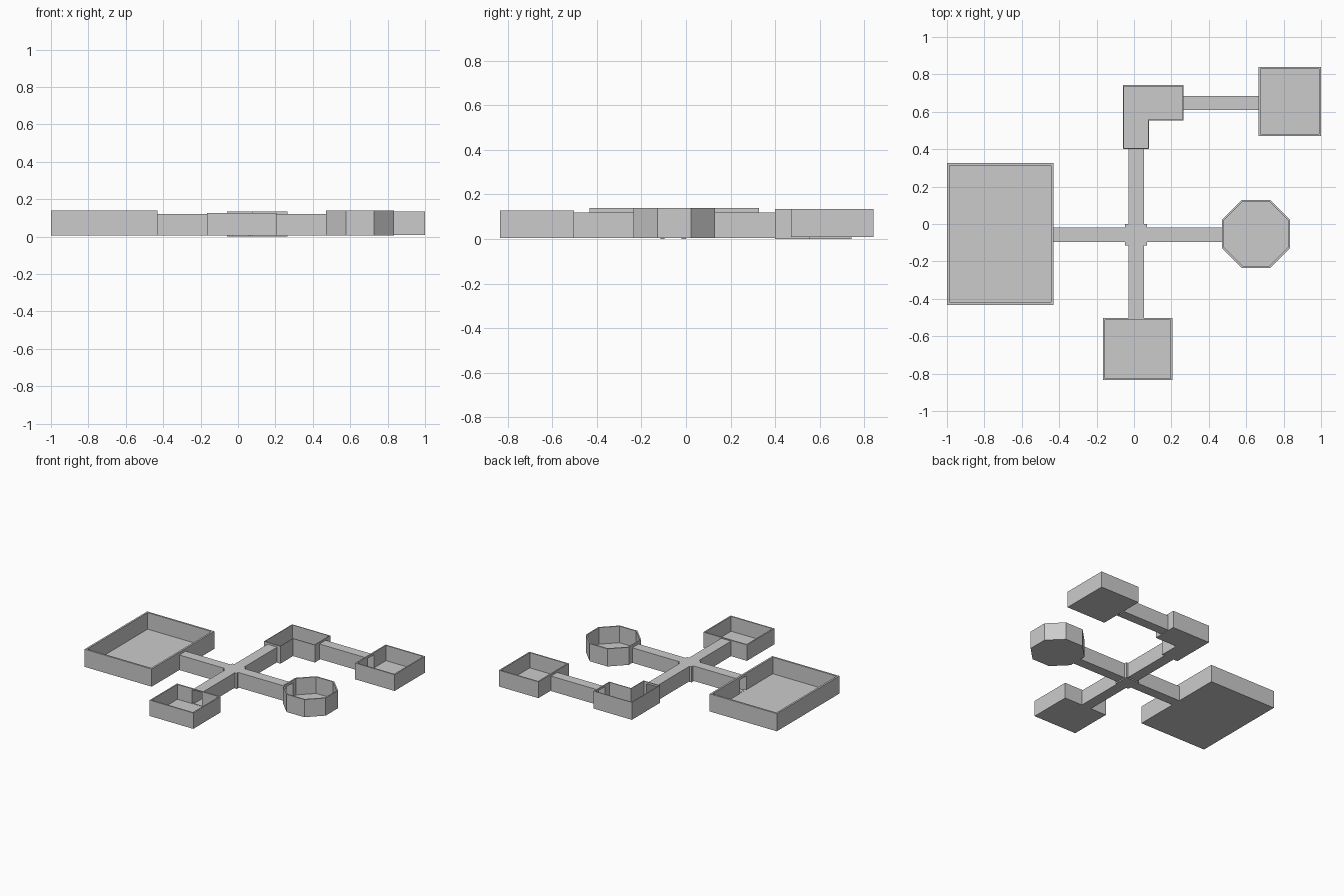
import bpy, math
from mathutils import Vector

if "Cube" in bpy.data.objects:
    bpy.data.objects.remove(bpy.data.objects["Cube"])


def make(name, verts, faces):
    me = bpy.data.meshes.new(name)
    me.from_pydata([tuple(v) for v in verts], [], faces)
    me.update()
    ob = bpy.data.objects.new(name, me)
    bpy.context.collection.objects.link(ob)
    return ob


def rect(x0, x1, y0, y1):
    return [(x0, y0), (x1, y0), (x1, y1), (x0, y1)]


def inset(pts, t):
    # mitred inward offset of a counter-clockwise outline
    out, n = [], len(pts)
    for i in range(n):
        p = Vector(pts[i])
        a = (p - Vector(pts[i - 1])).normalized()
        b = (Vector(pts[(i + 1) % n]) - p).normalized()
        na, nb = Vector((-a.y, a.x)), Vector((-b.y, b.x))
        q = p + (na + nb) * (t / (1 + na.dot(nb)))
        out.append((q.x, q.y))
    return out


def box(name, x0, x1, y0, y1, z0, z1):
    v = [(x, y, z) for z in (z0, z1) for x, y in rect(x0, x1, y0, y1)]
    return make(name, v, [(3, 2, 1, 0), (4, 5, 6, 7), (0, 1, 5, 4),
                          (1, 2, 6, 5), (2, 3, 7, 6), (3, 0, 4, 7)])


FLOOR = 0.008


def room(name, pts, z0, z1, wall, doors):
    # open-topped tray: outer shell, rim, inner walls and floor
    n, inner = len(pts), inset(pts, wall)
    rings = [(pts, z0), (pts, z1), (inner, z1), (inner, z0 + FLOOR)]
    v = [(x, y, z) for ring, z in rings for x, y in ring]
    f = [tuple(reversed(range(n))), tuple(range(3 * n, 4 * n))]
    for r in range(3):
        for i in range(n):
            j = (i + 1) % n
            f.append((r * n + i, r * n + j, (r + 1) * n + j, (r + 1) * n + i))
    ob = make(name, v, f)
    # doorways where corridors meet the walls
    for d in doors:
        cut = box("door_cutter", *d, z0 + FLOOR + 0.001, 0.119)
        cut.hide_render = True
        m = ob.modifiers.new("door", 'BOOLEAN')
        m.operation, m.solver, m.object = 'DIFFERENCE', 'EXACT', cut
        bpy.context.view_layer.objects.active = ob
        bpy.ops.object.modifier_apply(modifier=m.name)
        bpy.data.objects.remove(cut)
    return ob


def tunnel(name, x0, x1, y0, y1, along_x):
    # roofed passage with both ends open
    ob = box(name, x0, x1, y0, y1, 0.005, 0.12)
    me = ob.data
    v = [tuple(p.co) for p in me.vertices]
    drop = (3, 5) if along_x else (2, 4)
    f = [tuple(p.vertices) for p in me.polygons if p.index not in drop]
    me.clear_geometry()
    me.from_pydata(v, [], f)
    me.update()


YA, YB = -0.097, -0.02      # east-west corridor sides
XA, XB = -0.03, 0.053       # north-south corridor sides
NA, NB = 0.61, 0.685        # far corridor sides
e = 0.03

# rooms
room("large_room", rect(-1, -0.43, -0.432, 0.327), 0.005, 0.14, 0.014,
     [(-0.43 - e, -0.43 + e, YA, YB)])
room("front_room", rect(-0.165, 0.205, -0.835, -0.503), 0.005, 0.127, 0.01,
     [(XA, XB, -0.503 - e, -0.503 + e)])
room("far_room", rect(0.665, 1, 0.47, 0.84), 0.01, 0.135, 0.01,
     [(0.665 - e, 0.665 + e, NA, NB)])
room("corner_room", [(-0.06, 0.40), (0.08, 0.40), (0.08, 0.553), (0.265, 0.553),
                     (0.265, 0.742), (-0.06, 0.742)], 0, 0.134, 0.006,
     [(XA, XB, 0.40 - e, 0.40 + e), (0.265 - e, 0.265 + e, NA, NB)])
R = 0.182 / math.cos(math.pi / 8)
octagon = [(0.652 + R * math.cos((k + 0.5) * math.pi / 4),
            -0.053 + R * math.sin((k + 0.5) * math.pi / 4)) for k in range(8)]
room("octagon_room", octagon, 0.005, 0.14, 0.01,
     [(0.47 - e, 0.47 + e, YA, YB)])

# corridors
JX0, JX1, JY0, JY1 = -0.047, 0.07, -0.115, 0.0
tunnel("west_corridor", -0.43, JX0, YA, YB, True)
tunnel("east_corridor", JX1, 0.47, YA, YB, True)
tunnel("south_corridor", XA, XB, -0.503, JY0, False)
tunnel("north_corridor", XA, XB, JY1, 0.40, False)
tunnel("far_corridor", 0.265, 0.665, NA, NB, True)

# crossing: floor, roof and four corner walls
outline = rect(JX0, JX1, JY0, JY1)
v = [(x, y, z) for z in (0.0, 0.12) for x, y in outline]
f = [(3, 2, 1, 0), (4, 5, 6, 7)]
for cx, ix, cy, iy in [(JX0, XA, JY0, YA), (JX1, XB, JY0, YA),
                       (JX1, XB, JY1, YB), (JX0, XA, JY1, YB)]:
    k = len(v)
    v += [(x, y, z) for z in (0.0, 0.12) for x, y in [(ix, cy), (cx, cy), (cx, iy)]]
    f += [(k, k + 1, k + 4, k + 3), (k + 1, k + 2, k + 5, k + 4)]
make("crossing", v, f)
